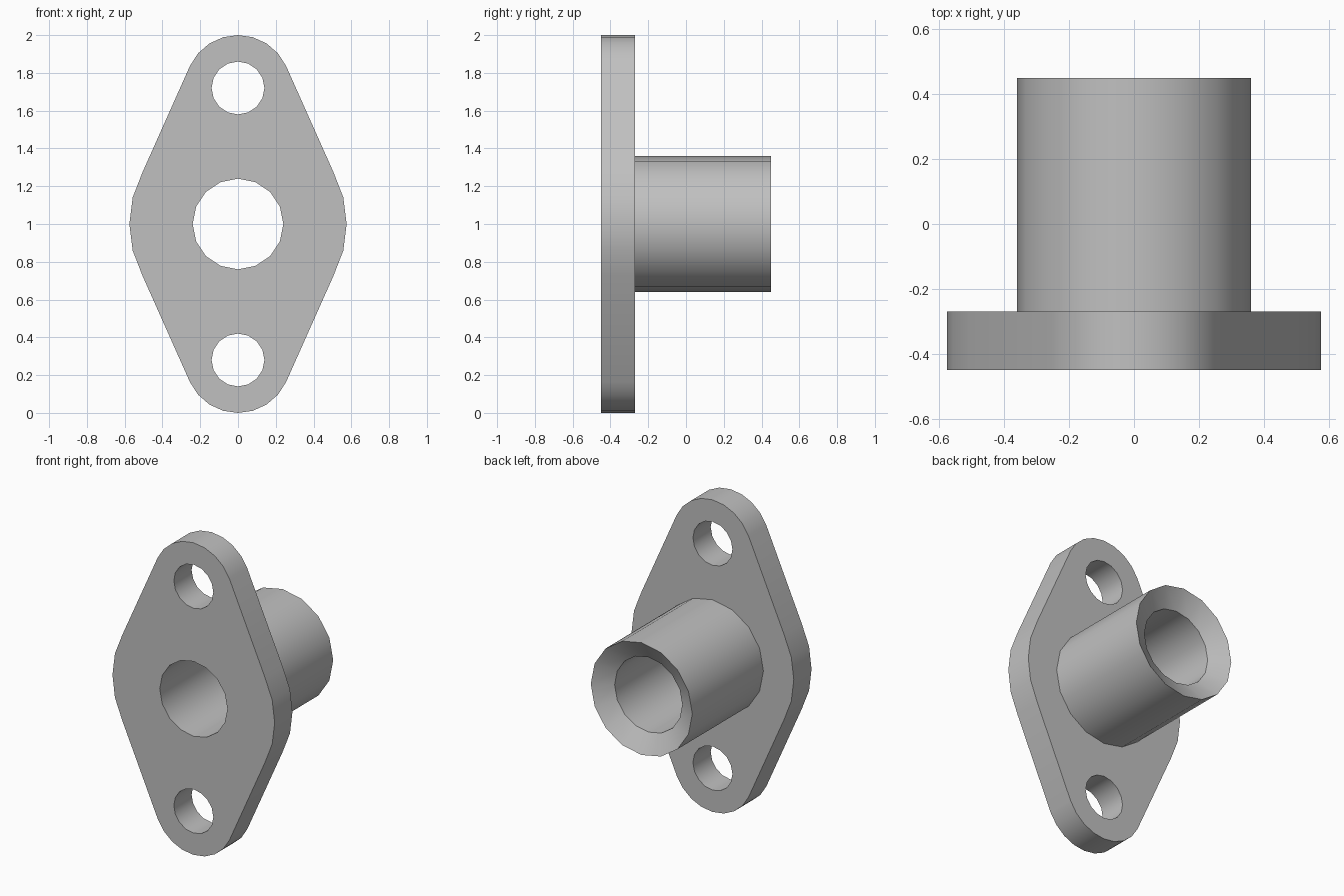
import bpy, bmesh
from math import cos, sin, radians, tau
from mathutils import Vector

cube = bpy.data.objects.get("Cube")
if cube:
    bpy.data.objects.remove(cube, do_unlink=True)

FRONT, SHOULDER, BACK = -0.45, -0.27, 0.45
BORE, TUBE, SIDES = 0.24, 0.36, 16
BOLT, BOLT_OFFSET = 0.14, 0.72

grey = bpy.data.materials.new("plain grey")
grey.use_nodes = True
colour = (0.53, 0.53, 0.53, 1)
grey.diffuse_color = colour
grey.node_tree.nodes["Principled BSDF"].inputs["Base Color"].default_value = colour


def arc(radius, start, end, steps, rise=0.0):
    """Points of an arc in the front plane, centred at height 1 + rise."""
    angles = [radians(start + (end - start) * i / steps) for i in range(steps + 1)]
    return [Vector((radius * cos(a), FRONT, 1 + rise + radius * sin(a))) for a in angles]


def circle(radius, rise=0.0):
    return arc(radius, 0, 360, SIDES, rise)[:-1]


def finish(bm, name):
    bmesh.ops.recalc_face_normals(bm, faces=bm.faces[:])
    mesh = bpy.data.meshes.new(name)
    bm.to_mesh(mesh)
    bm.free()
    mesh.materials.append(grey)
    obj = bpy.data.objects.new(name, mesh)
    bpy.context.collection.objects.link(obj)
    bpy.ops.object.select_all(action="DESELECT")
    obj.select_set(True)
    bpy.context.view_layer.objects.active = obj
    bpy.ops.object.shade_smooth_by_angle(angle=radians(30))


# Flange: rounded diamond plate with a bore and two bolt holes
side, tip = 28.4, 24.8
outline = (arc(0.575, -side, side, 4)
           + arc(0.28, tip, 180 - tip, 8, BOLT_OFFSET)
           + arc(0.575, 180 - side, 180 + side, 4)
           + arc(0.28, 180 + tip, 360 - tip, 8, -BOLT_OFFSET))
bm = bmesh.new()
for loop in (outline, circle(BORE), circle(BOLT, BOLT_OFFSET), circle(BOLT, -BOLT_OFFSET)):
    verts = [bm.verts.new(p) for p in loop]
    for a, b in zip(verts, verts[1:] + verts[:1]):
        bm.edges.new((a, b))
bmesh.ops.triangle_fill(bm, edges=bm.edges[:], use_beauty=True, normal=(0, -1, 0))
sheet = bmesh.ops.extrude_face_region(bm, geom=bm.faces[:])
moved = [v for v in sheet["geom"] if isinstance(v, bmesh.types.BMVert)]
bmesh.ops.translate(bm, verts=moved, vec=(0, SHOULDER - FRONT, 0))
finish(bm, "flange")

# Tube: turned sleeve with a countersunk mouth at the back
profile = [(TUBE, SHOULDER), (TUBE, BACK), (BORE, BACK - 0.07), (BORE, SHOULDER)]
bm = bmesh.new()
rings = [[bm.verts.new((r * cos(tau * i / SIDES), y, 1 + r * sin(tau * i / SIDES)))
          for i in range(SIDES)] for r, y in profile]
for ring, following in zip(rings, rings[1:] + rings[:1]):
    for i in range(SIDES):
        j = (i + 1) % SIDES
        bm.faces.new((ring[i], ring[j], following[j], following[i]))
finish(bm, "tube")
